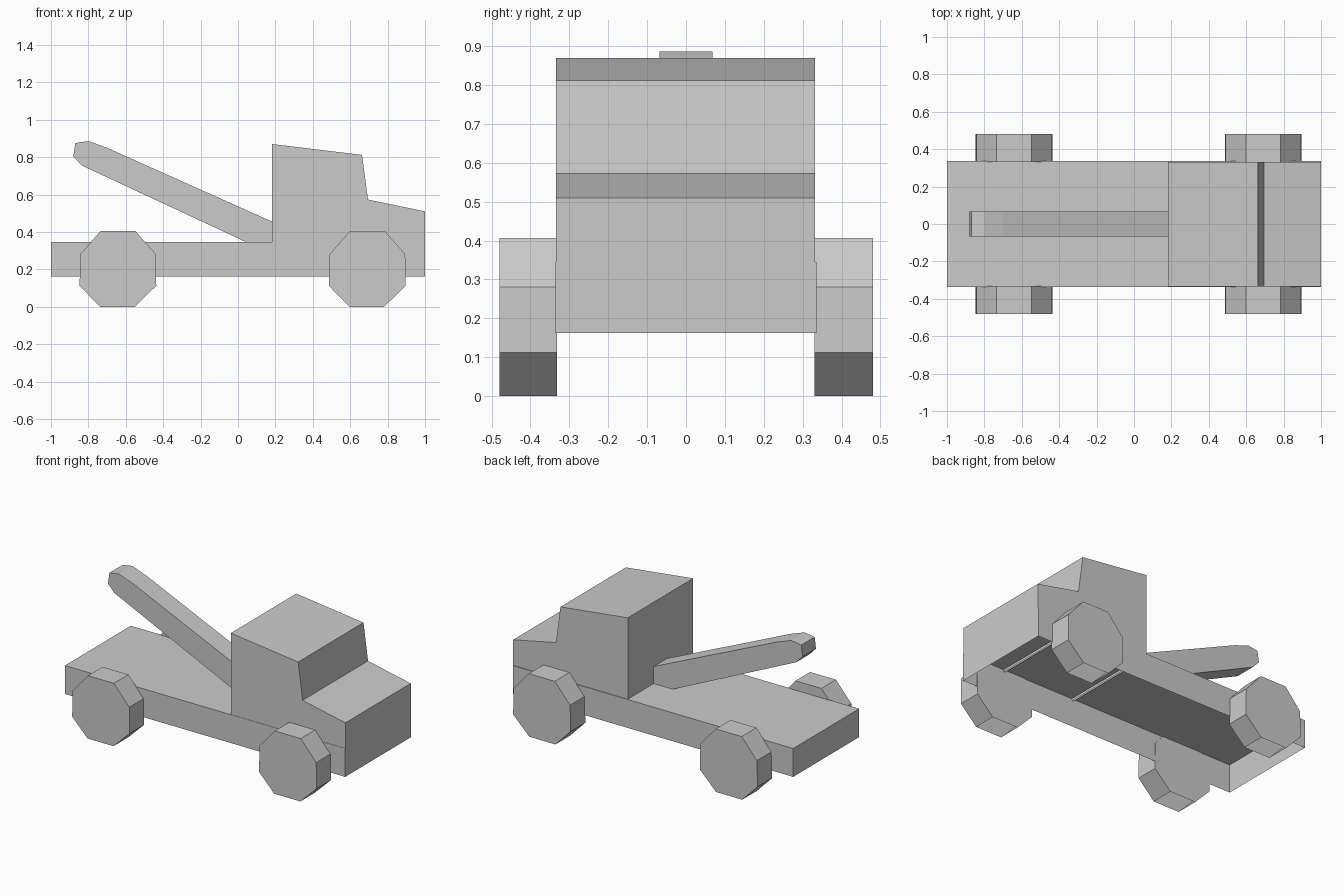
import bpy
import bmesh

cube = bpy.data.objects.get("Cube")
if cube:
    bpy.data.objects.remove(cube, do_unlink=True)

GREY = (0.6, 0.6, 0.6, 1.0)
grey = bpy.data.materials.new("plain grey")
grey.use_nodes = True
grey.diffuse_color = GREY
grey.node_tree.nodes["Principled BSDF"].inputs["Base Color"].default_value = GREY


def extrude_profile(name, profile, y0, y1):
    """Stretch an x-z outline between two y values, leaving level undersides open."""
    bm = bmesh.new()
    face = bm.faces.new([bm.verts.new((x, y0, z)) for x, z in profile])
    result = bmesh.ops.extrude_face_region(bm, geom=[face])
    moved = [v for v in result["geom"] if isinstance(v, bmesh.types.BMVert)]
    bmesh.ops.translate(bm, vec=(0, y1 - y0, 0), verts=moved)
    bmesh.ops.recalc_face_normals(bm, faces=bm.faces)
    bm.normal_update()
    undersides = [f for f in bm.faces if f.normal.z < -0.99]
    bmesh.ops.delete(bm, geom=undersides, context="FACES")
    mesh = bpy.data.meshes.new(name)
    bm.to_mesh(mesh)
    bm.free()
    mesh.materials.append(grey)
    obj = bpy.data.objects.new(name, mesh)
    bpy.context.collection.objects.link(obj)


# Hollow chassis running the full length: deck and four walls, open below
extrude_profile("chassis", [(-1, 0.162), (1, 0.162), (1, 0.345), (-1, 0.345)], -0.336, 0.336)

# Slim cross ribs under the deck, below the cab back and the windscreen
for name, x in (("rear_cross_rib", 0.175), ("front_cross_rib", 0.69)):
    extrude_profile(name, [(x, 0.33), (x + 0.01, 0.33), (x + 0.01, 0.345), (x, 0.345)],
                    -0.336, 0.336)

# Cab with sloping roof, windscreen and bonnet
extrude_profile("cab", [(0.183, 0.345), (1, 0.345), (1, 0.51), (0.695, 0.573),
                        (0.663, 0.812), (0.183, 0.87)], -0.334, 0.332)

# Tow boom rising toward the back
extrude_profile("tow_boom", [(0.183, 0.345), (0.183, 0.455), (-0.70, 0.85), (-0.80, 0.886),
                             (-0.87, 0.875), (-0.88, 0.803), (-0.835, 0.755),
                             (0.045, 0.345)], -0.068, 0.068)

# Four eight-sided wheels
wheel = [(-0.095, 0), (0.091, 0), (0.206, 0.112), (0.204, 0.281),
         (0.094, 0.406), (-0.091, 0.406), (-0.2, 0.281), (-0.204, 0.112)]
for end, cx in (("rear", -0.643), ("front", 0.69)):
    outline = [(cx + x, z) for x, z in wheel]
    extrude_profile(end + "_right_wheel", outline, -0.48, -0.332)
    extrude_profile(end + "_left_wheel", outline, 0.331, 0.481)
